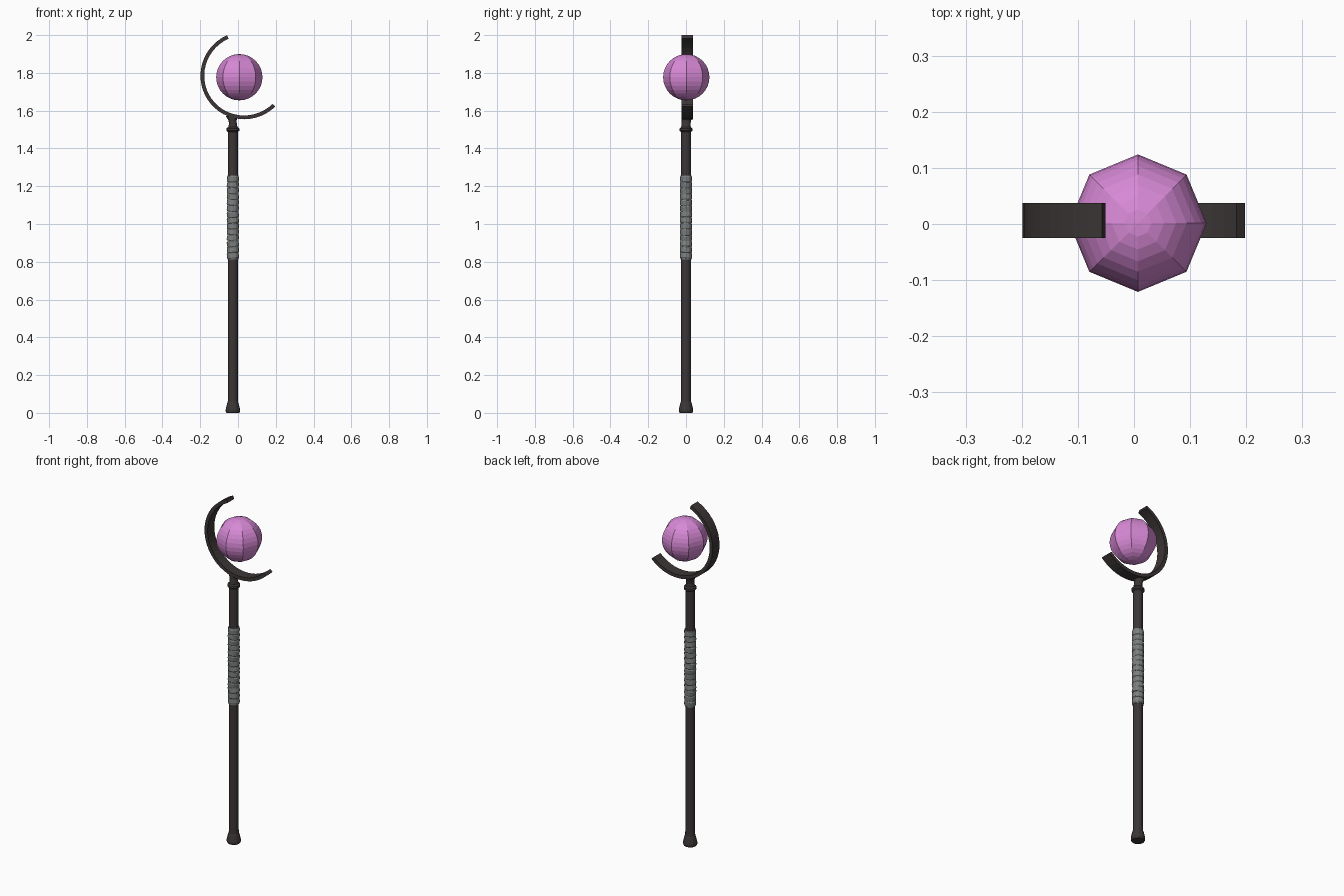
import bpy, bmesh, math, random
from mathutils import Matrix, Vector

if "Cube" in bpy.data.objects:
    bpy.data.objects.remove(bpy.data.objects["Cube"])

random.seed(4)
SX = -0.027  # shaft axis


def mat(name, col):
    m = bpy.data.materials.new(name)
    m.diffuse_color = (*col, 1)
    m.use_nodes = True
    m.node_tree.nodes["Principled BSDF"].inputs["Base Color"].default_value = m.diffuse_color
    return m


DARK = mat("dark_metal", (0.045, 0.037, 0.036))
PINK = mat("pink_crystal", (0.68, 0.25, 0.67))
GREY = mat("grey_wrap", (0.2, 0.21, 0.21))


def finish(name, bm, material):
    bmesh.ops.recalc_face_normals(bm, faces=bm.faces)
    me = bpy.data.meshes.new(name)
    bm.to_mesh(me)
    bm.free()
    ob = bpy.data.objects.new(name, me)
    ob.data.materials.append(material)
    bpy.context.collection.objects.link(ob)
    return ob


def skin(bm, rings, caps=True):
    """Bridge a list of equal closed loops of points."""
    loops = [[bm.verts.new(p) for p in r] for r in rings]
    n = len(loops[0])
    for a, b in zip(loops, loops[1:]):
        for i in range(n):
            j = (i + 1) % n
            bm.faces.new((a[i], a[j], b[j], b[i]))
    if caps:
        bm.faces.new(loops[0])
        bm.faces.new(loops[-1])


def circle(rx, ry, z, n=12, x=SX, y=0.0):
    return [(x + rx * math.cos(2 * math.pi * i / n),
             y + ry * math.sin(2 * math.pi * i / n), z) for i in range(n)]


# Shaft with flared foot
bm = bmesh.new()
skin(bm, [circle(r, r, z) for r, z in [
    (0.034, 0), (0.038, 0.008), (0.038, 0.018), (0.032, 0.045),
    (0.027, 0.06), (0.026, 0.08), (0.026, 1.50)]])
finish("shaft", bm, DARK)

# Collar under the head
bm = bmesh.new()
skin(bm, [circle(r, r, z) for r, z in [
    (0.026, 1.487), (0.034, 1.494), (0.034, 1.506), (0.026, 1.513)]])
finish("collar", bm, DARK)

# Neck flaring into the crescent
bm = bmesh.new()
skin(bm, [circle(rx, ry, z, x=SX + dx, y=y) for rx, ry, z, dx, y in [
    (0.026, 0.026, 1.505, 0, 0), (0.021, 0.024, 1.53, 0, 0),
    (0.021, 0.025, 1.548, -0.002, 0.002), (0.030, 0.028, 1.565, -0.004, 0.005),
    (0.034, 0.03, 1.572, -0.004, 0.006)]])
finish("neck", bm, DARK)

# Open crescent, slightly wider towards its tips
bm = bmesh.new()
rings = []
N = 28
for i in range(N + 1):
    t = 2 * i / N - 1
    a = math.radians(214 + 104 * t)
    R = 0.220 + 0.015 * t * t
    rings.append([(0.023 + r * math.cos(a), y, 1.779 + r * math.sin(a))
                  for r, y in [(R, -0.025), (R, 0.037), (R - 0.02, 0.037), (R - 0.02, -0.025)]])
skin(bm, rings)
finish("crescent", bm, DARK)

# Eight-sided orb
bm = bmesh.new()
bmesh.ops.create_uvsphere(bm, u_segments=8, v_segments=16, radius=0.1225,
                          matrix=Matrix.Translation((0.007, 0.0015, 1.777)))
finish("orb", bm, PINK)

# Grip: tilted overlapping wraps
bm = bmesh.new()
skin(bm, [circle(0.029, 0.029, z) for z in (0.812, 1.258)])
COUNT = 14
for k in range(COUNT):
    z = 0.832 + (1.238 - 0.832) * k / (COUNT - 1)
    tilt = Matrix.Rotation(math.radians(random.uniform(-14, 14)), 4, 'Y')
    tilt = tilt @ Matrix.Rotation(math.radians(random.uniform(-5, 5)), 4, 'X')
    m = Matrix.Translation((SX, 0, z)) @ tilt
    skin(bm, [[m @ Vector(p) for p in circle(r, r, h, x=0)] for r, h in [
        (0.028, -0.017), (0.0315, -0.012), (0.0315, 0.012), (0.028, 0.017)]])
finish("grip_wrap", bm, GREY)
